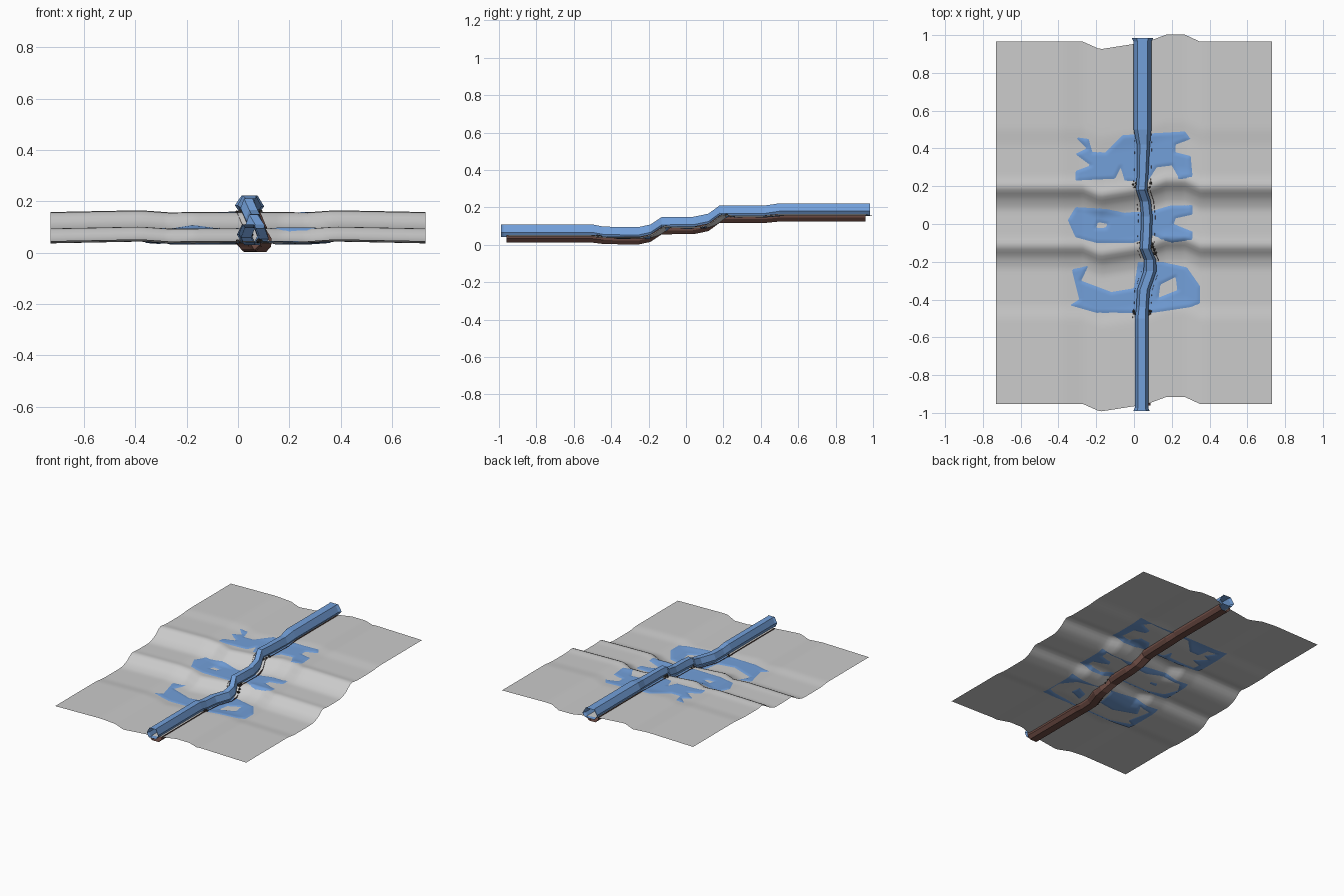
import bpy, bmesh, math, random
from mathutils import Vector

if "Cube" in bpy.data.objects:
    bpy.data.objects.remove(bpy.data.objects["Cube"])

random.seed(4)


def material(name, color):
    m = bpy.data.materials.new(name)
    m.diffuse_color = (*color, 1)
    m.use_nodes = True
    m.node_tree.nodes["Principled BSDF"].inputs["Base Color"].default_value = m.diffuse_color
    return m


WATER = material("water", (0.17, 0.35, 0.70))
BROWN = material("earth", (0.16, 0.075, 0.06))
DARK = material("dark_stone", (0.05, 0.045, 0.04))

# terrain: terrace profile along y, bank profile and sideways wave across x
TERRACE = [(-1.1, .045), (-.5, .045), (-.43, .036), (-.23, .036), (-.17, .055),
           (-.12, .097), (-.07, .09), (.08, .09), (.14, .115), (.19, .16),
           (.25, .15), (.42, .15), (.5, .158), (1.1, .158)]
BANK = [(0, 0), (.1, 0), (.27, -.001), (.38, .007), (.73, 0)]
WAVE = [(-.73, 0), (-.27, 0), (-.18, -.04), (-.02, -.015), (.07, 0), (.17, .037),
        (.27, .037), (.35, 0), (.73, 0)]


def lerp(table, t):
    for (a, va), (b, vb) in zip(table, table[1:]):
        if t <= b:
            return va + (vb - va) * max(0, t - a) / (b - a)
    return table[-1][1]


def ground(x, y):
    v = y - lerp(WAVE, x)
    return sum(lerp(TERRACE, v + d) for d in (-.015, 0, .015)) / 3 + lerp(BANK, abs(x))


def make(name, verts, faces, mat=None, smooth=None):
    me = bpy.data.meshes.new(name)
    me.from_pydata(verts, [], faces)
    ob = bpy.data.objects.new(name, me)
    bpy.context.collection.objects.link(ob)
    if mat:
        me.materials.append(mat)
    if smooth:
        bpy.ops.object.select_all(action='DESELECT')
        ob.select_set(True)
        bpy.context.view_layer.objects.active = ob
        bpy.ops.object.shade_smooth_by_angle(angle=math.radians(smooth))
    return ob


def sheet(name, x0, x1, y0, y1, nx, ny, fn, mat=None, smooth=60):
    verts = [fn(x0 + (x1 - x0) * i / nx, y0 + (y1 - y0) * j / ny)
             for j in range(ny + 1) for i in range(nx + 1)]
    w = nx + 1
    faces = [(j * w + i, j * w + i + 1, j * w + w + i + 1, j * w + w + i)
             for j in range(ny) for i in range(nx)]
    return make(name, verts, faces, mat, smooth)


# terraced ground sheet
def ground_point(x, y):
    yy = y + lerp(WAVE, x)
    return (x, yy, ground(x, yy))


sheet("terraced_ground", -.73, .73, -.953, .965, 73, 110, ground_point)


# pools: sheets that rise through the ground inside an irregular outline
def signed_distance(p, poly):
    inside, best = False, 9
    for a, b in zip(poly, poly[1:] + poly[:1]):
        if (a[1] > p[1]) != (b[1] > p[1]) and \
                p[0] < (b[0] - a[0]) * (p[1] - a[1]) / (b[1] - a[1]) + a[0]:
            inside = not inside
        a, b = Vector(a), Vector(b)
        d = b - a
        t = max(0, min(1, (Vector(p) - a).dot(d) / d.length_squared))
        best = min(best, (a + d * t - Vector(p)).length)
    return best if inside else -best


UPPER = [(-.31, .46), (-.24, .45), (-.22, .38), (-.15, .38), (-.06, .47), (.1, .48),
         (.27, .49), (.3, .45), (.22, .42), (.22, .38), (.3, .36), (.31, .25), (.24, .24),
         (.2, .31), (.12, .3), (.07, .22), (-.05, .23), (-.07, .3), (-.1, .24),
         (-.31, .23), (-.31, .28), (-.23, .31), (-.31, .37), (-.25, .4)]
MIDDLE = [(-.35, .02), (-.31, .09), (-.15, .08), (-.05, .06), (.1, .07), (.2, .1),
          (.31, .1), (.31, .05), (.22, .03), (.21, 0), (.31, -.04), (.31, -.08),
          (.2, -.1), (.1, -.06), (0, -.1), (-.2, -.1), (-.31, -.07)]
MIDDLE_ISLE = [(-.2, -.02), (-.19, .01), (-.14, 0), (-.15, -.02)]
LOWER = [(-.33, -.24), (-.24, -.22), (-.28, -.3), (-.12, -.36), (0, -.34), (.02, -.2),
         (.15, -.2), (.28, -.23), (.35, -.33), (.35, -.42), (.3, -.44), (.1, -.47),
         (-.2, -.47), (-.34, -.43), (-.29, -.4)]
LOWER_ISLE = [(.13, -.39), (.14, -.32), (.22, -.28), (.23, -.35)]


def pool(name, y0, y1, outline, isle=None):
    def fn(x, y):
        d = signed_distance((x, y), outline)
        if isle:
            d = min(d, -signed_distance((x, y), isle))
        return (x, y, ground(x, y) + max(-.004, min(.004, d * .3)))
    sheet(name, -.36, .36, y0, y1, 90, int((y1 - y0) / .008), fn, WATER)


pool("upper_pool", .21, .5, UPPER)
pool("middle_pool", -.11, .11, MIDDLE, MIDDLE_ISLE)
pool("lower_pool", -.48, -.19, LOWER, LOWER_ISLE)

# stream course: y, centre x, half width
COURSE = [(-.96, .04, .036), (-.5, .04, .036), (-.44, .045, .032), (-.35, .05, .034),
          (-.25, .085, .034), (-.19, .085, .032), (-.13, .06, .03), (-.06, .065, .03),
          (.04, .068, .03), (.12, .06, .03), (.18, .04, .03), (.25, .045, .03),
          (.42, .05, .034), (.5, .045, .047), (.96, .045, .047)]


def loft(name, section, stations, mat, closed):
    n, verts, faces = len(section), [], []
    for y, x, w, zref in stations:
        verts += [(x + sx * w, y, zref + sz) for sx, sz in section]
    for k in range(len(stations) - 1):
        for i in range(n if closed else n - 1):
            j = (i + 1) % n
            faces.append((k * n + i, k * n + j, k * n + n + j, k * n + n + i))
    return make(name, verts, faces, mat)


# hexagonal stream tube with flared open ends
stations = [(y, x, w, lerp(TERRACE, y)) for y, x, w in COURSE]
stations[0] = (-.975, .04, .036, .045)
stations[-1] = (.965, .045, .047, .158)
stations = [(-.99, .04, .044, .045)] + stations + [(.985, .045, .057, .158)]
HEX = [(-.65, -.003), (.65, -.003), (1, .022), (.55, .064), (-.55, .064), (-1, .026)]
lo = [(y, x, w, z - (.004 if -.45 < y < .45 else 0)) for y, x, w, z in stations]
loft("stream", HEX, lo, WATER, True)

# earth bed slung under the ground, open on top
BED = [(-1, .008), (-.95, -.012), (-.55, -.033), (.55, -.033), (.95, -.012), (1, .008)]
bed = [(y, x, max(w + .012, .045) if y < .4 else .045, lerp(TERRACE, y)) for y, x, w in COURSE]
loft("stream_bed", BED, bed, BROWN, False)

# stones clustered at the falls
bm = bmesh.new()
for cx, cy, dx, dy, count in [(0, .215, .025, -.03, 5), (.085, .21, -.02, -.07, 6),
                              (.035, -.105, .025, -.07, 6), (.09, -.105, .03, -.07, 6),
                              (0, -.47, .006, .006, 3), (.085, -.47, -.006, .006, 3)]:
    for k in range(count):
        t = k / count
        x = cx + dx * t + random.uniform(-.008, .008)
        y = cy + dy * t + random.uniform(-.008, .008)
        r = random.uniform(.005, .009)
        new = bmesh.ops.create_icosphere(bm, subdivisions=1, radius=r)["verts"]
        for v in new:
            v.co = Vector((x, y, ground(x, y) + .004)) + v.co * random.uniform(.8, 1.25)
me = bpy.data.meshes.new("fall_stones")
bm.to_mesh(me)
bm.free()
me.materials.append(DARK)
bpy.context.collection.objects.link(bpy.data.objects.new("fall_stones", me))
